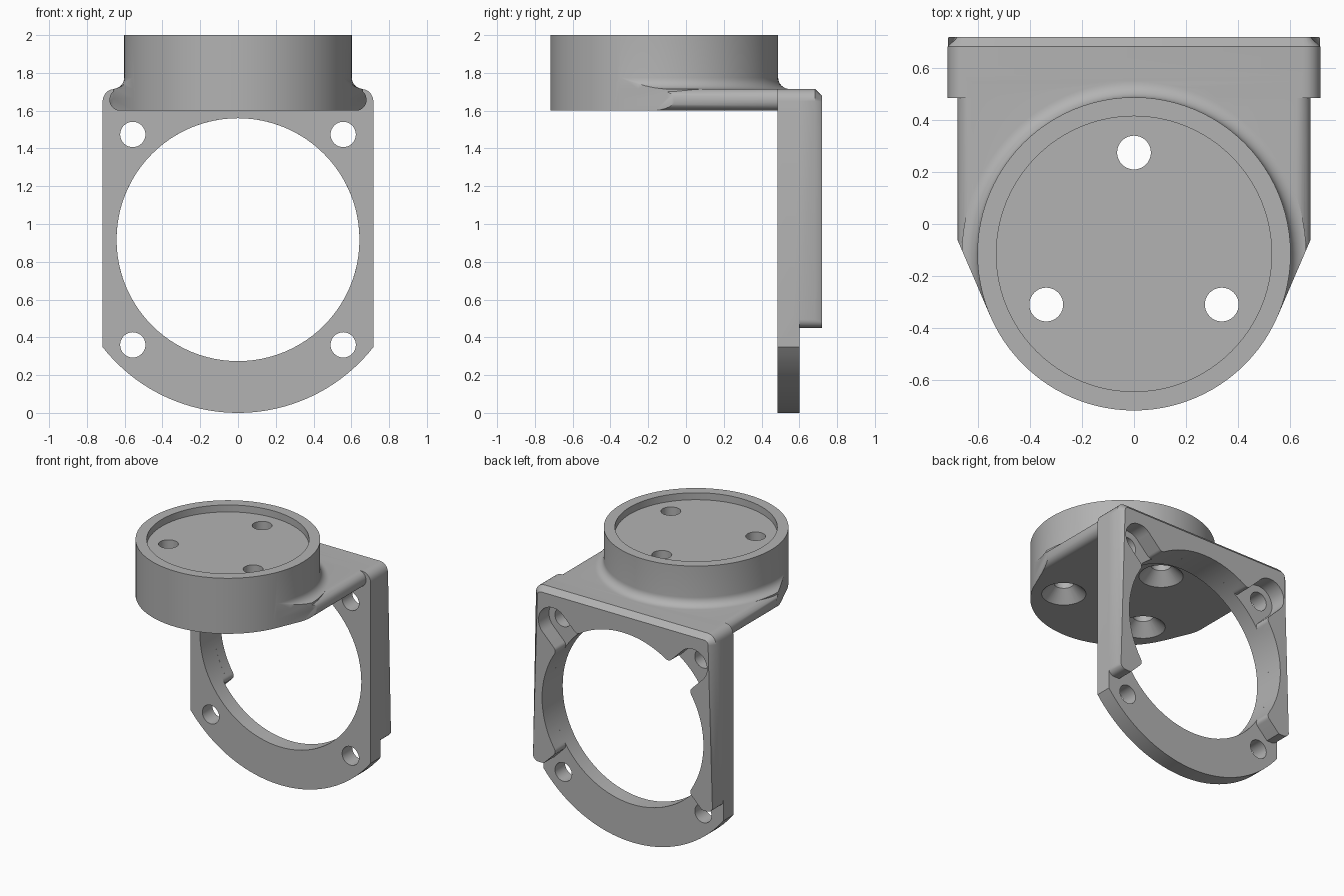
import bpy, bmesh
from math import pi, sin, cos, sqrt, acos, atan2, hypot, radians

if "Cube" in bpy.data.objects:
    bpy.data.objects.remove(bpy.data.objects["Cube"])

grey = bpy.data.materials.new("plain grey")
grey.use_nodes = True
grey.diffuse_color = (0.45, 0.45, 0.45, 1)
grey.node_tree.nodes["Principled BSDF"].inputs["Base Color"].default_value = (0.45, 0.45, 0.45, 1)


def arc(cx, cy, r, a0, a1, n):
    return [(cx + r * cos(a0 + (a1 - a0) * i / n), cy + r * sin(a0 + (a1 - a0) * i / n))
            for i in range(n + 1)]


def circle(cx, cy, r, n=96):
    return arc(cx, cy, r, 0, 2 * pi, n)[:-1]


def finish(name, bm):
    bmesh.ops.recalc_face_normals(bm, faces=bm.faces)
    mesh = bpy.data.meshes.new(name)
    bm.to_mesh(mesh)
    bm.free()
    mesh.materials.append(grey)
    ob = bpy.data.objects.new(name, mesh)
    bpy.context.collection.objects.link(ob)
    return ob


def skin(bm, rings):
    """Join closed rings of points and cap both ends."""
    rows = [[bm.verts.new(p) for p in ring] for ring in rings]
    for a, b in zip(rows, rows[1:]):
        for i in range(len(a)):
            j = (i + 1) % len(a)
            bm.faces.new((a[i], a[j], b[j], b[i]))
    bm.faces.new(rows[0])
    bm.faces.new(rows[-1])


def prism(name, pts, axis, lo, hi):
    """Extrude an (x, y) outline along Z, or an (x, z) outline along Y."""
    bm = bmesh.new()
    skin(bm, [[(u, v, h) if axis == "Z" else (u, h, v) for u, v in pts] for h in (lo, hi)])
    return finish(name, bm)


def lathe(name, profile, cx, cy, n=96):
    """Turn an (r, z) profile about a vertical axis."""
    bm = bmesh.new()
    skin(bm, [[(x, y, z) for x, y in circle(cx, cy, r, n)] for r, z in profile])
    return finish(name, bm)


def combine(ob, other, operation):
    mod = ob.modifiers.new("combine", "BOOLEAN")
    mod.object, mod.operation, mod.solver = other, operation, "EXACT"
    bpy.context.view_layer.update()
    mesh = bpy.data.meshes.new_from_object(ob.evaluated_get(bpy.context.evaluated_depsgraph_get()))
    ob.modifiers.clear()
    ob.data = mesh
    bpy.data.objects.remove(other)


HEAD_Y, HEAD_R = -0.115, 0.603
ARM_W, ARM_LOW, ARM_TOP = 0.68, 1.6, 1.715
HALF, RING_Z, RING_R = 0.717, 0.917, 0.643
SCREW = 0.557

# Round head with a shallow recess in the top
bracket = lathe("bracket", [(HEAD_R, ARM_LOW), (HEAD_R, 2), (0.53, 2), (0.53, 1.95)], 0, HEAD_Y)

# Arm: bar with rounded sides, tapering to meet the head at a tangent
r = 0.055
bar = []
for i, (sx, z) in enumerate([(1, ARM_TOP - r), (-1, ARM_TOP - r), (-1, ARM_LOW + r), (1, ARM_LOW + r)]):
    bar += arc(sx * (ARM_W - r), z, r, i * pi / 2, (i + 1) * pi / 2, 8)
arm = prism("arm", bar, "Y", -0.5, 0.55)
elbow_y = -0.06
dist = hypot(ARM_W, elbow_y - HEAD_Y)
touch = atan2(elbow_y - HEAD_Y, ARM_W) - acos(HEAD_R / dist)
side = [(HEAD_R * cos(touch), HEAD_Y + HEAD_R * sin(touch)), (ARM_W, elbow_y), (ARM_W + 0.001, 0.7)]
outline = side + [(-x, y) for x, y in reversed(side)]
combine(arm, prism("arm_outline", outline, "Z", 1.5, 1.9), "INTERSECT")

# Concave blend between head and arm
f = 0.06
blend_curve = arc(HEAD_R + f, ARM_TOP + f, f, 1.5 * pi, pi, 8)
blend = lathe("blend", [(HEAD_R + f, ARM_TOP - 0.05)] + blend_curve + [(0.55, ARM_TOP + f)], 0, HEAD_Y)
combine(blend, prism("blend_outline", outline, "Z", 1.5, 1.9), "INTERSECT")

# Upright plate with an arched foot
corner = 0.065
top = (arc(HALF - corner, ARM_TOP - corner, corner, 0, pi / 2, 5)
       + arc(corner - HALF, ARM_TOP - corner, corner, pi / 2, pi, 5))
foot_r = 0.912
a = acos(HALF / foot_r)
plate = prism("plate", arc(0, foot_r, foot_r, a - pi, -a, 40) + top, "Y", 0.485, 0.6)

# Thicker back frame, chamfered along its sides and top
c, base = 0.045, 0.45
low = arc(c - HALF, base + c, c, pi, 1.5 * pi, 5) + arc(HALF - c, base + c, c, -pi / 2, 0, 5)
frame = prism("frame", low + top, "Y", 0.57, 0.72)
bm = bmesh.new()
bm.from_mesh(frame.data)
rim = [e for e in bm.edges if all(v.co.y > 0.71 for v in e.verts)
       and max(v.co.z for v in e.verts) > base + c + 0.01]
bmesh.ops.bevel(bm, geom=rim, offset=0.037, segments=1, affect="EDGES")
bm.to_mesh(frame.data)
bm.free()

for part in (arm, blend, plate, frame):
    combine(bracket, part, "UNION")

# Back opening with four screw pockets that flare into the bore
w, flare = 0.115, 0.035
reach = SCREW * sqrt(2)
uc = sqrt((RING_R + flare) ** 2 - (w + flare) ** 2)
lean = atan2(w + flare, uc)
flank = arc(uc, w + flare, flare, -pi / 2, lean - pi, 6)
pocket = [(u, -v) for u, v in reversed(flank)] + arc(reach, 0, w, -pi / 2, pi / 2, 20) + flank
opening = []
for k in range(4):
    t = pi / 4 + k * pi / 2
    opening += [(u * cos(t) - v * sin(t), RING_Z + u * sin(t) + v * cos(t)) for u, v in pocket]
    opening += arc(0, RING_Z, RING_R, t + lean, t + pi / 2 - lean, 16)[1:-1]
combine(bracket, prism("opening", opening, "Y", 0.6, 0.8), "DIFFERENCE")

# Main bore and screw holes through the plate
combine(bracket, prism("bore", circle(0, RING_Z, RING_R), "Y", 0.45, 0.64), "DIFFERENCE")
for sx in (-1, 1):
    for sz in (-1, 1):
        hole = prism("screw_hole", circle(sx * SCREW, RING_Z + sz * SCREW, 0.067, 32), "Y", 0.45, 0.8)
        combine(bracket, hole, "DIFFERENCE")

# Three countersunk holes in the head
for k in range(3):
    t = pi / 2 + k * 2 * pi / 3
    sink = lathe("countersink", [(0.155, 1.59), (0.065, 1.68), (0.065, 2.1)],
                 0.39 * cos(t), HEAD_Y + 0.39 * sin(t), 40)
    combine(bracket, sink, "DIFFERENCE")

bpy.ops.object.select_all(action="DESELECT")
bracket.select_set(True)
bpy.context.view_layer.objects.active = bracket
bpy.ops.object.shade_smooth_by_angle(angle=radians(30))
